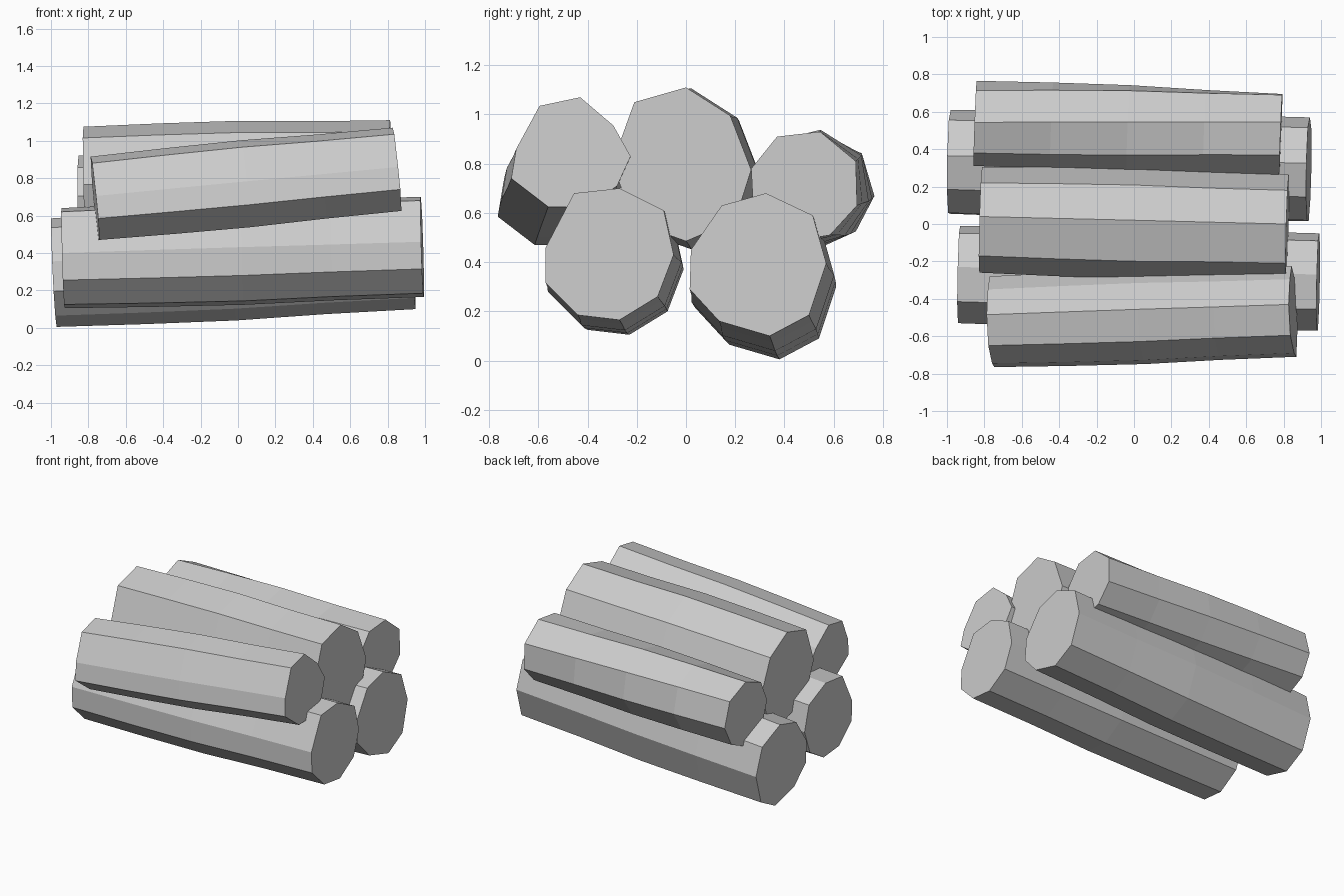
import bpy, bmesh
from mathutils import Vector, Matrix

if "Cube" in bpy.data.objects:
    bpy.data.objects.remove(bpy.data.objects["Cube"])

RING_T = [0.0, 0.25, 0.5, 0.75, 1.0]
SWELL = [1.0, 1.03, 1.045, 1.01, 1.0]   # gently irregular thickness along a log


def make_log(name, left, right, profile, twist=0.0):
    """Faceted log from left to right centre; profile is (y, z) offsets of the sawn end."""
    a, b = Vector(left), Vector(right)
    d = b - a
    bm = bmesh.new()
    rings = []
    for t, s in zip(RING_T, SWELL):
        c = a.lerp(b, t)
        rot = Matrix.Rotation(twist * (1 - t), 2)
        ring = []
        for p in profile:
            y, z = rot @ Vector(p) * s
            # keep every ring square to the log's axis
            x = -(y * d.y + z * d.z) / d.x
            ring.append(bm.verts.new(c + Vector((x, y, z))))
        rings.append(ring)
    n = len(profile)
    for r0, r1 in zip(rings, rings[1:]):
        for i in range(n):
            j = (i + 1) % n
            bm.faces.new((r0[i], r0[j], r1[j], r1[i]))
    bm.faces.new(rings[0])
    bm.faces.new(rings[-1])
    bmesh.ops.recalc_face_normals(bm, faces=bm.faces)
    me = bpy.data.meshes.new(name)
    bm.to_mesh(me)
    bm.free()
    bpy.context.collection.objects.link(bpy.data.objects.new(name, me))


# bottom row
make_log("bottom_front_log", (-0.935, -0.275, 0.37), (0.985, -0.315, 0.43),
         [(-.14, .25), (.045, .27), (.225, .18), (.265, 0), (.20, -.17),
          (.045, -.265), (-.125, -.245), (-.255, -.115), (-.255, .03)])
make_log("bottom_back_log", (-0.985, 0.34, 0.295), (0.935, 0.30, 0.39),
         [(-.155, .24), (.025, .29), (.215, .20), (.27, .005), (.20, -.205),
          (.04, -.29), (-.165, -.23), (-.285, -.10), (-.28, .06)])

# top row
make_log("top_middle_log", (-0.82, 0.03, 0.765), (0.82, -0.01, 0.80),
         [(.01, .31), (.19, .195), (.275, -.025), (.21, -.23), (.01, -.315),
          (-.20, -.24), (-.29, 0), (-.20, .25)])
make_log("top_front_log", (-0.765, -0.515, 0.685), (0.85, -0.46, 0.84),
         [(-.135, .195), (.03, .23), (.165, .115), (.235, -.01), (.18, -.13),
          (.06, -.215), (-.10, -.215), (-.25, -.10), (-.23, .02)])
make_log("top_back_log", (-0.85, 0.535, 0.68), (0.785, 0.475, 0.70),
         [(-.105, .21), (.07, .23), (.215, .11), (.22, -.07), (.11, -.19),
          (-.07, -.22), (-.20, -.11), (-.21, .08)], twist=0.26)
